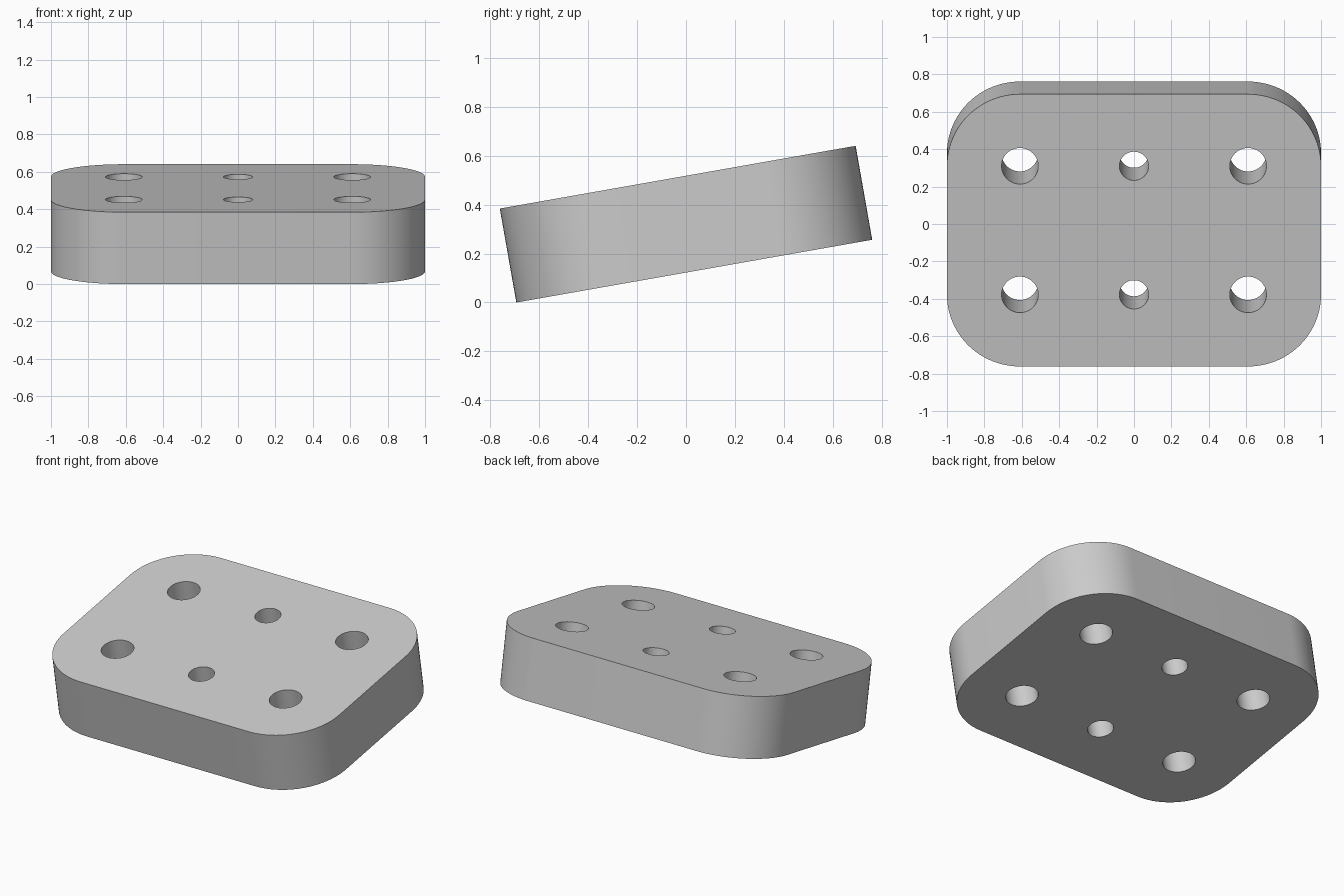
import bpy
import bmesh
from math import cos, sin, pi, radians
from mathutils import Matrix, Vector

if "Cube" in bpy.data.objects:
    bpy.data.objects.remove(bpy.data.objects["Cube"])

LENGTH, THICK, TILT = 1.478, 0.39, radians(10)
CORNER = 0.39
HOLE_X, HOLE_Y = 1 - CORNER, LENGTH / 2 - CORNER
OUTER_R, MIDDLE_R = 0.098, 0.078
STEPS = 24

grey = bpy.data.materials.new("plain_grey")
grey.use_nodes = True
colour = (0.6, 0.6, 0.6, 1)
grey.diffuse_color = colour
grey.node_tree.nodes["Principled BSDF"].inputs["Base Color"].default_value = colour


def arc(cx, cy, radius, start, sweep, count):
    return [(cx + radius * cos(start + sweep * i / count),
             cy + radius * sin(start + sweep * i / count)) for i in range(count + 1)]


def add_loop(bm, points):
    verts = [bm.verts.new((x, y, -THICK / 2)) for x, y in points]
    return [bm.edges.new((v, verts[i - 1])) for i, v in enumerate(verts)]


bm = bmesh.new()

# Rounded outline of the plate
outline = []
for i, (sx, sy) in enumerate([(1, 1), (-1, 1), (-1, -1), (1, -1)]):
    outline += arc(sx * HOLE_X, sy * HOLE_Y, CORNER, i * pi / 2, pi / 2, STEPS)
edges = add_loop(bm, outline)

# Two rows of three through holes
for y in (-HOLE_Y, HOLE_Y):
    for x, radius in ((-HOLE_X, OUTER_R), (0, MIDDLE_R), (HOLE_X, OUTER_R)):
        edges += add_loop(bm, arc(x, y, radius, 0, 2 * pi, 2 * STEPS)[:-1])

# Fill between the loops, then thicken into a solid
bmesh.ops.triangle_fill(bm, edges=edges, use_beauty=True, normal=Vector((0, 0, 1)))
result = bmesh.ops.extrude_face_region(bm, geom=bm.faces[:], use_keep_orig=True)
top = [g for g in result["geom"] if isinstance(g, bmesh.types.BMVert)]
bmesh.ops.translate(bm, verts=top, vec=(0, 0, THICK))
bmesh.ops.recalc_face_normals(bm, faces=bm.faces[:])

# Tilt the plate up at the back and rest its front edge on the ground
height = LENGTH * sin(TILT) + THICK * cos(TILT)
bm.transform(Matrix.Translation((0, 0, height / 2)) @ Matrix.Rotation(TILT, 4, "X"))

mesh = bpy.data.meshes.new("tilted_plate")
bm.to_mesh(mesh)
bm.free()
mesh.materials.append(grey)
plate = bpy.data.objects.new("tilted_plate", mesh)
bpy.context.collection.objects.link(plate)

bpy.ops.object.select_all(action="DESELECT")
plate.select_set(True)
bpy.context.view_layer.objects.active = plate
bpy.ops.object.shade_smooth_by_angle(angle=radians(30))
